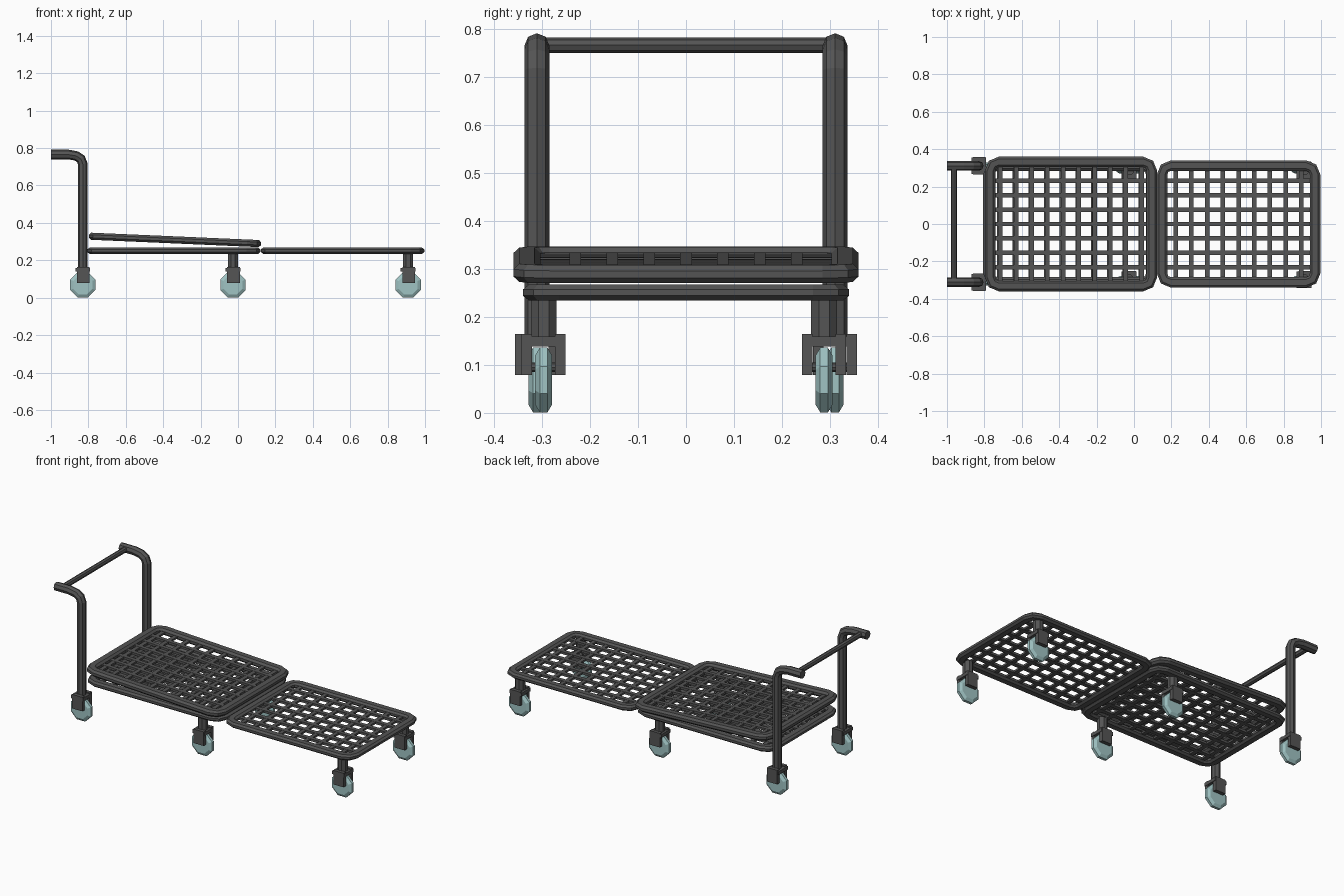
import bpy, bmesh, math
from mathutils import Matrix

if "Cube" in bpy.data.objects:
    bpy.data.objects.remove(bpy.data.objects["Cube"])


def material(name, color):
    m = bpy.data.materials.new(name)
    m.diffuse_color = (*color, 1)
    m.use_nodes = True
    m.node_tree.nodes["Principled BSDF"].inputs["Base Color"].default_value = m.diffuse_color
    return m


METAL = material("dark_metal", (0.09, 0.09, 0.09))
TEAL = material("teal_wheel", (0.35, 0.55, 0.55))


def finish(bm, name, mat=METAL):
    bmesh.ops.recalc_face_normals(bm, faces=bm.faces)
    me = bpy.data.meshes.new(name)
    bm.to_mesh(me)
    bm.free()
    ob = bpy.data.objects.new(name, me)
    me.materials.append(mat)
    bpy.context.collection.objects.link(ob)
    return ob


def add_box(bm, center, size):
    m = Matrix.Translation(center) @ Matrix.Diagonal((*size, 1))
    bmesh.ops.create_cube(bm, size=1, matrix=m)


def skin(bm, rings, closed):
    # bridge neighbouring rings of equal length with quads
    n = len(rings[0])
    for i in range(len(rings) if closed else len(rings) - 1):
        a, b = rings[i], rings[(i + 1) % len(rings)]
        for j in range(n):
            k = (j + 1) % n
            bm.faces.new((a[j], a[k], b[k], b[j]))


def round_rect(hx, hy, r, z):
    pts = []
    for q, (sx, sy) in enumerate(((1, 1), (-1, 1), (-1, -1), (1, -1))):
        for s in range(3):
            a = math.radians(90 * q + 45 * s)
            pts.append((sx * (hx - r) + r * math.cos(a), sy * (hy - r) + r * math.sin(a), z))
    return pts


def deck(name, cx, cz, hx, hy, thick, bars_x, bars_y, tilt=0.0):
    # rounded frame: bevelled tube section carried around the rectangle
    t, w = thick / 2, 0.056
    profile = [(0, -t * .4), (0, t * .4), (.012, t), (w - .012, t),
               (w, t * .4), (w, -t * .4), (w - .012, -t), (.012, -t)]
    bm = bmesh.new()
    rings = [[bm.verts.new(p) for p in round_rect(hx - i, hy - i, .075 - i, z)] for i, z in profile]
    skin(bm, rings, True)
    place = Matrix.Translation((cx, 0, cz)) @ Matrix.Rotation(tilt, 4, 'Y')
    finish(bm, name + "_frame").matrix_world = place
    # crossed bars
    bm = bmesh.new()
    step = 0.084
    for i in range(bars_x):
        add_box(bm, ((i - (bars_x - 1) / 2) * step, 0, 0), (.024, 2 * hy - .08, .012))
    for i in range(bars_y):
        add_box(bm, (0, (i - (bars_y - 1) / 2) * .077, 0), (2 * hx - .08, .024, .014))
    finish(bm, name + "_grid").matrix_world = place


deck("front_deck", 0.559, 0.251, 0.437, 0.34, 0.033, 9, 7)
deck("rear_lower_deck", -0.343, 0.251, 0.463, 0.34, 0.033, 10, 7)
deck("rear_upper_deck", -0.337, 0.309, 0.461, 0.36, 0.038, 10, 7, math.radians(2.5))


def tube(name, pts, radius):
    cu = bpy.data.curves.new(name, 'CURVE')
    cu.dimensions = '3D'
    cu.bevel_depth = radius
    cu.bevel_resolution = 2
    cu.use_fill_caps = True
    sp = cu.splines.new('POLY')
    sp.points.add(len(pts) - 1)
    for p, c in zip(sp.points, pts):
        p.co = (*c, 1)
    sp.use_smooth = False
    cu.materials.append(METAL)
    ob = bpy.data.objects.new(name, cu)
    bpy.context.collection.objects.link(ob)
    return ob


# push handle
for side, tag in ((-1, "right"), (1, "left")):
    y = side * 0.311
    tube("handle_post_" + tag, [(-.83, y, .14), (-.83, y, .715), (-.84, y, .742),
                                (-.865, y, .758), (-.91, y, .766), (-1, y, .766)], .026)
tube("handle_crossbar", [(-.962, -.31, .767), (-.962, .31, .767)], .016)


def caster(name, x, y, stem):
    # stem and fork
    bm = bmesh.new()
    if stem:
        bmesh.ops.create_cone(bm, cap_ends=True, segments=8, radius1=.029, radius2=.029, depth=.1,
                              matrix=Matrix.Translation((x, y, .195)) @ Matrix.Rotation(math.pi / 8, 4, 'Z'))
    add_box(bm, (x, y, .149), (.08, .088, .02))
    for s in (-1, 1):
        add_box(bm, (x + .003, y + s * .035, .122), (.068, .022, .085))
    finish(bm, name + "_fork")
    # axle
    bm = bmesh.new()
    bmesh.ops.create_cone(bm, cap_ends=True, segments=8, radius1=.01, radius2=.01, depth=.08,
                          matrix=Matrix.Translation((x, y, .095)) @ Matrix.Rotation(math.pi / 2, 4, 'X'))
    finish(bm, name + "_axle")
    # eight-sided wheel with a tapered rim
    bm = bmesh.new()
    rings = []
    for r, dy in ((.055, -.018), (.073, -.008), (.073, .008), (.055, .018)):
        rings.append([bm.verts.new((x + r * math.cos(a), y + dy, .0685 + r * math.sin(a)))
                      for a in (math.pi * (2 * k + 1) / 8 for k in range(8))])
    skin(bm, rings, False)
    bm.faces.new(rings[0])
    bm.faces.new(rings[-1])
    finish(bm, name + "_wheel", TEAL)


for tag, x in (("middle", -0.027), ("front", 0.91)):
    caster(tag + "_right_caster", x, -0.297, True)
    caster(tag + "_left_caster", x, 0.288, True)
for tag, y in (("right", -.311), ("left", .311)):
    caster("rear_" + tag + "_caster", -0.83, y, False)
